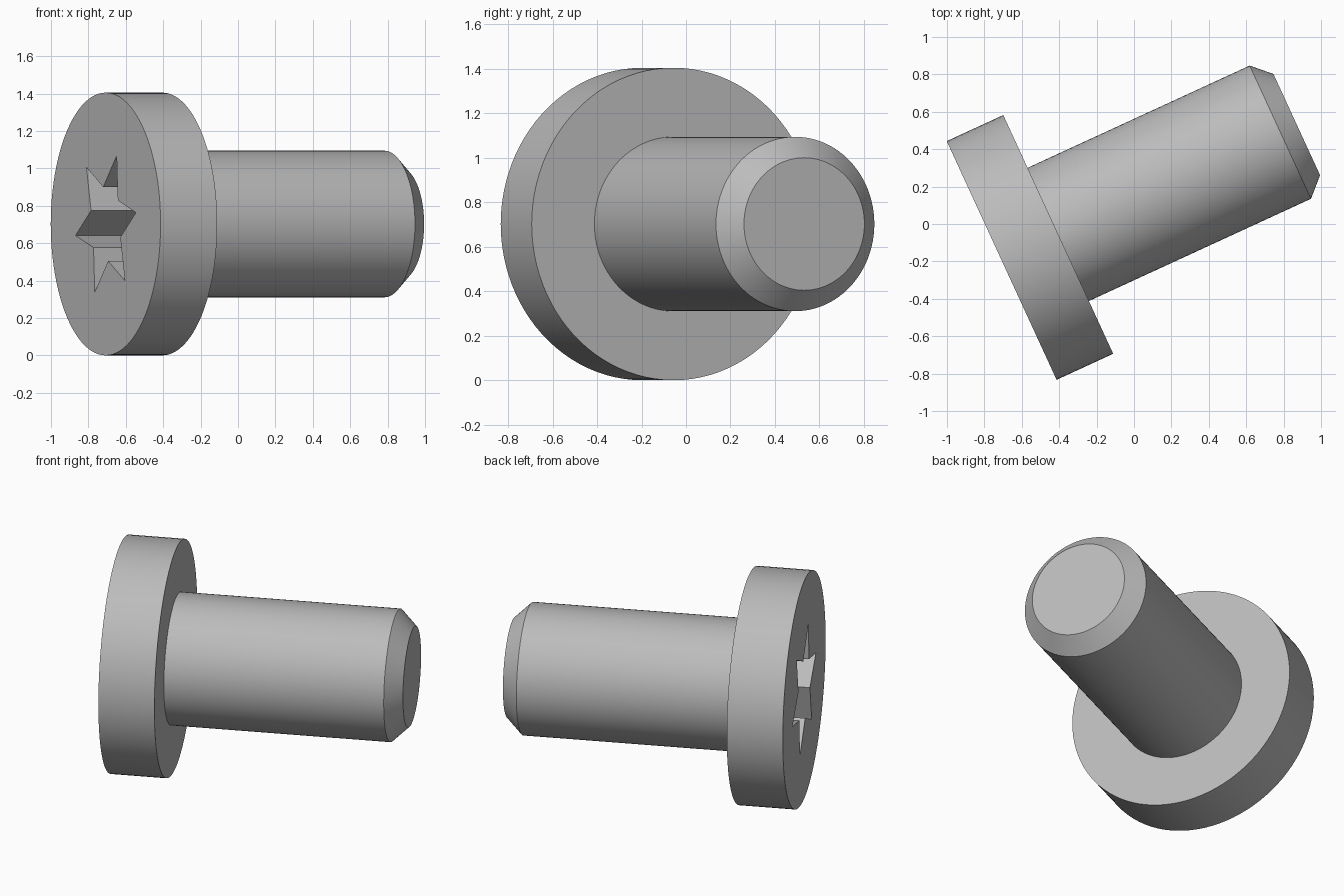
import bpy, bmesh, math
from mathutils import Matrix, Vector

if "Cube" in bpy.data.objects:
    bpy.data.objects.remove(bpy.data.objects["Cube"])

SEGMENTS = 96
HEAD_R, HEAD_T = 0.7025, 0.333
SHANK_R, TIP_R = 0.392, 0.298
SHANK_END, TIP_END = 1.64, 1.737
STAR_OUT, STAR_IN, STAR_DEPTH = 0.39, 0.2, 0.29
STAR_TURN = math.radians(9)

# Plain steel grey
steel = bpy.data.materials.new("steel grey")
steel.use_nodes = True
steel.diffuse_color = (0.5, 0.5, 0.5, 1)
steel.node_tree.nodes["Principled BSDF"].inputs["Base Color"].default_value = (0.5, 0.5, 0.5, 1)

# Local z points out of the drive face; the screw lies on its side, turned in plan
turn = math.radians(24.72)
out = Vector((-math.cos(turn), -math.sin(turn), 0))
up = Vector((0, 0, 1))
side = up.cross(out)
frame = Matrix((side, up, out)).transposed().to_4x4()
frame.translation = (-0.7075, -0.195, HEAD_R)


def ring(bm, radii, depth, count, start=0.0):
    """Closed loop of vertices, cycling through the given radii."""
    verts = []
    for i in range(count):
        a = start + math.tau * i / count
        r = radii[i % len(radii)]
        verts.append(bm.verts.new((r * math.cos(a), r * math.sin(a), -depth)))
    return verts


def bridge(bm, a, b):
    """Wall of quads between two loops of equal size."""
    n = len(a)
    for i in range(n):
        bm.faces.new((a[i], a[(i + 1) % n], b[(i + 1) % n], b[i]))


def loop_edges(bm, verts):
    return [bm.edges.get((v, verts[i - 1])) for i, v in enumerate(verts)]


bm = bmesh.new()

# Turned body: head rim, underside, shank, chamfered tip
profile = [(HEAD_R, 0), (HEAD_R, HEAD_T), (SHANK_R, HEAD_T),
           (SHANK_R, SHANK_END), (TIP_R, TIP_END)]
rings = [ring(bm, (r,), d, SEGMENTS) for r, d in profile]
for a, b in zip(rings, rings[1:]):
    bridge(bm, a, b)
bm.faces.new(rings[-1])

# Six-pointed star socket with a flat floor
mouth = ring(bm, (STAR_OUT, STAR_IN), 0, 12, STAR_TURN)
floor = ring(bm, (STAR_OUT, STAR_IN), STAR_DEPTH, 12, STAR_TURN)
bridge(bm, mouth, floor)
bm.faces.new(floor)

# Drive face between the rim and the star
bmesh.ops.triangle_fill(bm, use_beauty=True,
                        edges=loop_edges(bm, rings[0]) + loop_edges(bm, mouth))
bmesh.ops.recalc_face_normals(bm, faces=bm.faces)

mesh = bpy.data.meshes.new("screw")
bm.to_mesh(mesh)
bm.free()
mesh.materials.append(steel)
screw = bpy.data.objects.new("screw", mesh)
screw.matrix_world = frame
bpy.context.collection.objects.link(screw)

bpy.ops.object.select_all(action="DESELECT")
screw.select_set(True)
bpy.context.view_layer.objects.active = screw
bpy.ops.object.shade_smooth_by_angle(angle=math.radians(25))
